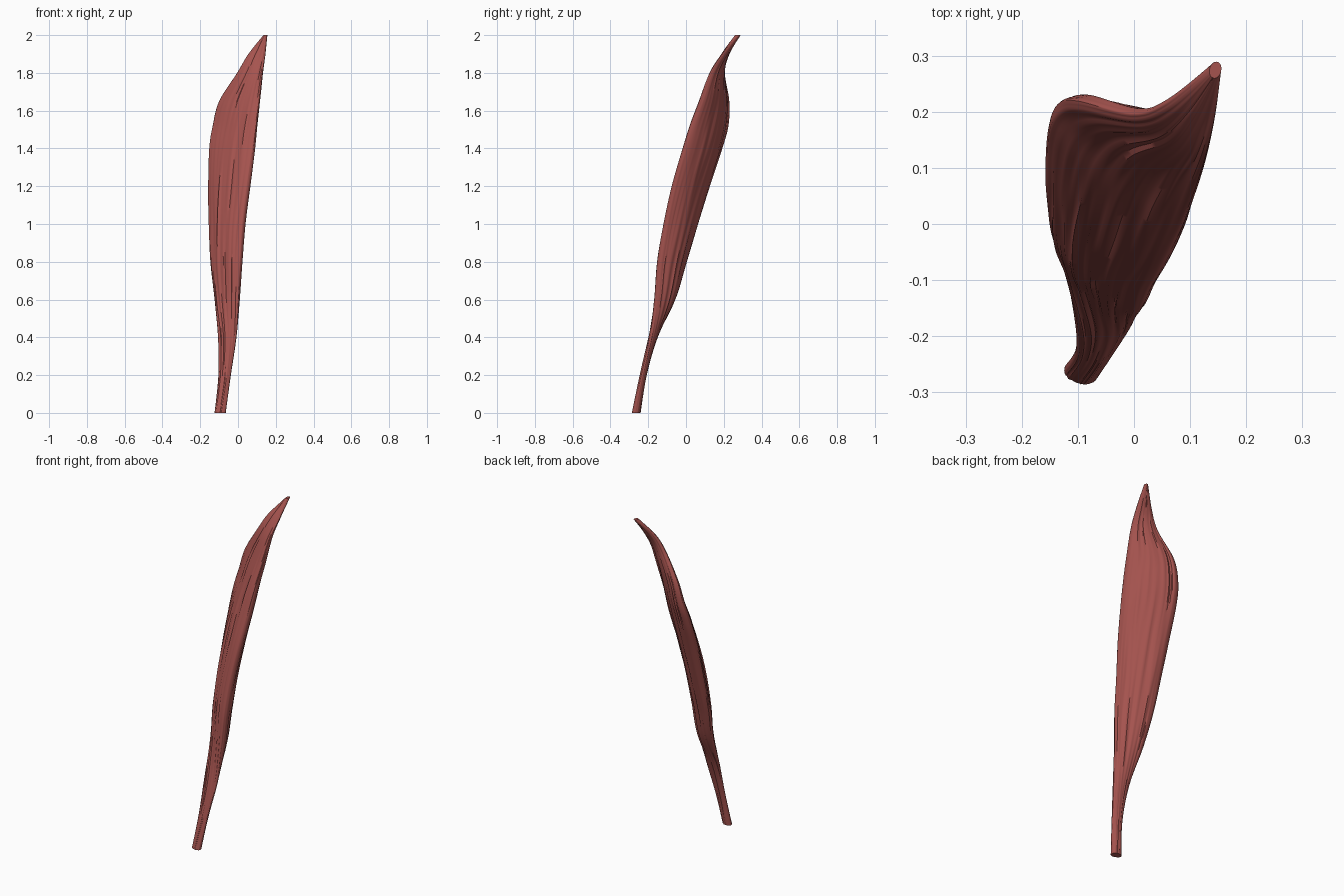
import bpy, bmesh, math
from mathutils import Vector, noise

cube = bpy.data.objects.get("Cube")
if cube:
    bpy.data.objects.remove(cube, do_unlink=True)

# Cross-sections: height, left edge x y, right edge x y, front and back bulge
SECTIONS = [
    (0, -.124, -.257, -.066, -.274, .019, .024),
    (.2, -.104, -.225, -.038, -.232, .015, .02),
    (.4, -.106, -.168, -.009, -.188, .018, .026),
    (.6, -.123, -.07, .004, -.164, .026, .048),
    (.8, -.144, -.008, .016, -.148, .032, .058),
    (1, -.151, .052, .03, -.115, .034, .064),
    (1.2, -.154, .115, .056, -.072, .034, .064),
    (1.4, -.15, .182, .084, -.015, .032, .06),
    (1.52, -.132, .216, .098, .022, .028, .052),
    (1.65, -.098, .22, .115, .072, .022, .042),
    (1.8, -.004, .197, .131, .13, .016, .03),
    (1.9, .055, .215, .145, .197, .016, .022),
    (2, .135, .277, .155, .272, .015, .015),
]
RINGS, SIDES = 120, 90


def section_at(t):
    """Smooth curve through the section table."""
    f = t * (len(SECTIONS) - 1)
    i = min(int(f), len(SECTIONS) - 2)
    f -= i
    a, b, c, d = (SECTIONS[min(max(i + k, 0), len(SECTIONS) - 1)]
                  for k in (-1, 0, 1, 2))
    return [q + f / 2 * (r - p + f * (2 * p - 5 * q + 4 * r - s + f * (3 * (q - r) + s - p)))
            for p, q, r, s in zip(a, b, c, d)]


def ring(bm, t):
    """One lens-shaped fibre ring, fuller at the back, with lengthwise grooves."""
    z, lx, ly, rx, ry, front, back = section_at(t)
    left, right = Vector((lx, ly, z)), Vector((rx, ry, z))
    middle, half = (left + right) / 2, (right - left) / 2
    across = Vector((-half.y, half.x, 0)).normalized()
    groove = .007 * min(1, half.length / .1)
    verts = []
    for k in range(SIDES):
        a = math.tau * k / SIDES
        c, s = math.cos(a), math.sin(a)
        n = noise.noise(Vector((c * 6 + t, s * 4, z * 1.6)))
        n += .6 * noise.noise(Vector((c * 14, s * 9 + 5, z * 2.5)))
        side = s * ((back if s > 0 else front) + abs(n) * groove * n + n * groove * .7)
        verts.append(bm.verts.new(middle + half * c * (1 + .02 * n * abs(c)) + across * side))
    return verts


# Muscle belly with narrow lower tendon and thin slanted upper edge
bm = bmesh.new()
rings = [ring(bm, i / (RINGS - 1)) for i in range(RINGS)]
for low, high in zip(rings, rings[1:]):
    for k in range(SIDES):
        n = (k + 1) % SIDES
        bm.faces.new((low[k], low[n], high[n], high[k]))
bm.faces.new(rings[0])
bm.faces.new(rings[-1])
bmesh.ops.recalc_face_normals(bm, faces=bm.faces)
mesh = bpy.data.meshes.new("muscle_strap")
bm.to_mesh(mesh)
bm.free()
muscle = bpy.data.objects.new("muscle_strap", mesh)
bpy.context.collection.objects.link(muscle)

# Muscle red
red = bpy.data.materials.new("muscle_red")
red.use_nodes = True
red.diffuse_color = (.38, .088, .078, 1)
red.node_tree.nodes["Principled BSDF"].inputs["Base Color"].default_value = red.diffuse_color
mesh.materials.append(red)

bpy.context.view_layer.objects.active = muscle
muscle.select_set(True)
bpy.ops.object.shade_smooth_by_angle(angle=math.radians(45))
